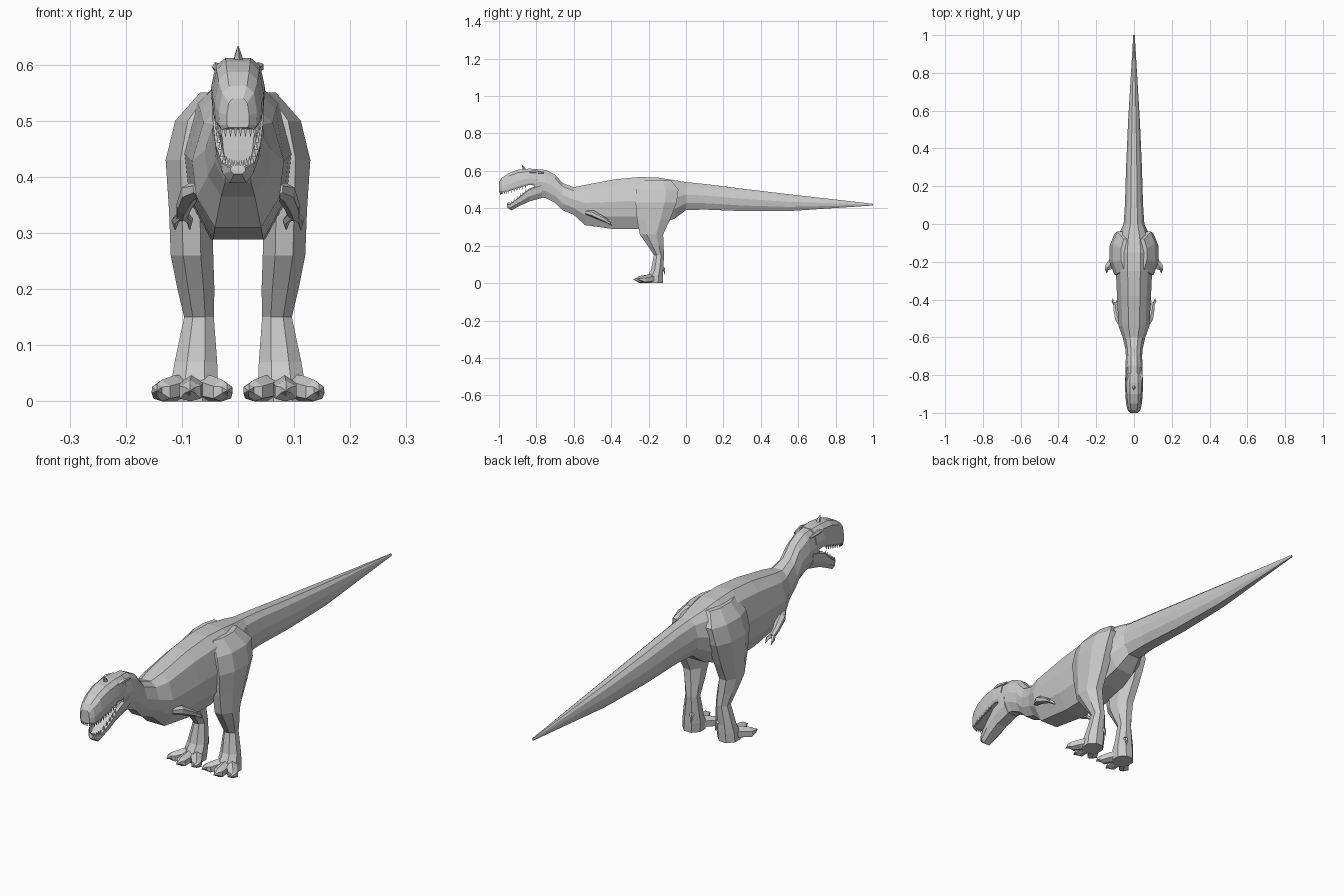
import bpy, bmesh, math
from mathutils import Vector

cube = bpy.data.objects.get("Cube")
if cube:
    bpy.data.objects.remove(cube, do_unlink=True)

grey = bpy.data.materials.new("hide grey")
grey.use_nodes = True
colour = (0.6, 0.6, 0.6, 1)
grey.diffuse_color = colour
grey.node_tree.nodes["Principled BSDF"].inputs["Base Color"].default_value = colour


def finish(name, bm):
    bmesh.ops.recalc_face_normals(bm, faces=bm.faces)
    mesh = bpy.data.meshes.new(name)
    bm.to_mesh(mesh)
    bm.free()
    mesh.materials.append(grey)
    obj = bpy.data.objects.new(name, mesh)
    bpy.context.collection.objects.link(obj)
    return obj


def skin(bm, rings):
    """Join rings of points with quads and close both ends."""
    rows = [[bm.verts.new(p) for p in ring] for ring in rings]
    count = len(rows[0])
    for a, b in zip(rows, rows[1:]):
        for i in range(count):
            j = (i + 1) % count
            bm.faces.new((a[i], a[j], b[j], b[i]))
    bm.faces.new(rows[0])
    bm.faces.new(rows[-1][::-1])


def body_loft(name, stations, section):
    """Stations are (y, bottom, top, half width); section is one half outline."""
    outline = section + [(-x, t) for x, t in reversed(section)]
    bm = bmesh.new()
    skin(bm, [[(x * w, y, lo + t * (hi - lo)) for x, t in outline]
              for y, lo, hi, w in stations])
    return finish(name, bm)


def tube(bm, path, sides=6):
    """Path points are (x, y, z, radius); nothing goes below the ground."""
    pts = [Vector(p[:3]) for p in path]
    rings = []
    for i, p in enumerate(pts):
        way = pts[min(i + 1, len(pts) - 1)] - pts[max(i - 1, 0)]
        side = way.cross(Vector((0, 0, 1)))
        side = side.normalized() if side.length > 1e-5 else Vector((1, 0, 0))
        up = side.cross(way).normalized()
        ring = []
        for k in range(sides):
            a = math.tau * (k + 0.5) / sides
            v = p + path[i][3] * (side * math.cos(a) + up * math.sin(a))
            v.z = max(v.z, 0)
            ring.append(v)
        rings.append(ring)
    skin(bm, rings)


def flip(path, s):
    return [(p[0] * s,) + tuple(p[1:]) for p in path]


# Trunk, neck and tail in one long loft
body_loft("body", [
    (1.0, .415, .424, .004), (.55, .385, .475, .031), (.3, .385, .505, .042),
    (.1, .393, .53, .048), (0, .39, .54, .055), (-.06, .345, .55, .083),
    (-.15, .312, .564, .102), (-.25, .288, .567, .096), (-.38, .288, .555, .09),
    (-.54, .31, .525, .082), (-.6, .365, .513, .06), (-.66, .39, .535, .046),
    (-.7, .43, .58, .043), (-.75, .455, .605, .045), (-.81, .46, .61, .046)],
    [(.35, 1), (.75, .87), (1, .55), (.9, .25), (.5, 0)])

# Skull and upper jaw
body_loft("upper_jaw", [
    (-.79, .52, .61, .045), (-.84, .525, .612, .048), (-.9, .506, .606, .046),
    (-.95, .491, .587, .042), (-.985, .484, .562, .034), (-1, .488, .54, .02)],
    [(.47, 1), (.83, .84), (1, .4), (.97, .1), (.85, 0)])

# Lower jaw with a sunken mouth floor
body_loft("lower_jaw", [
    (-.77, .455, .53, .045), (-.84, .436, .505, .045), (-.89, .412, .462, .04),
    (-.935, .389, .428, .029), (-.957, .405, .418, .014)],
    [(.65, .7), (.78, 1), (1, .9), (.92, .4), (.5, 0)])


# Rows of teeth following the lips
def teeth(name, lip, count, length):
    bm = bmesh.new()
    lip = [Vector(p) for p in lip]
    for s in (-1, 1):
        for k in range(count):
            f = (k + 0.5) / count * (len(lip) - 1)
            i = int(f)
            p = lip[i].lerp(lip[i + 1], f - i)
            p.x *= s
            tube(bm, [(*p, .0045), (p.x, p.y, p.z + length, .0005)], 4)
    finish(name, bm)


teeth("upper_teeth", [(.042, -.85, .524), (.04, -.9, .509), (.037, -.95, .494),
                      (.029, -.984, .487), (0, -.995, .488)], 13, -.016)
teeth("lower_teeth", [(.038, -.85, .49), (.034, -.89, .458), (.025, -.935, .424),
                      (.012, -.953, .414), (0, -.955, .412)], 11, .017)

# Nose horn
bm = bmesh.new()
tube(bm, [(0, -.862, .6, .011), (0, -.868, .617, .007), (0, -.878, .633, .001)], 5)
finish("nose_horn", bm)

for s, side in ((1, "left"), (-1, "right")):
    # Brow ridge
    bm = bmesh.new()
    tube(bm, flip([(.037, -.85, .592, .004), (.038, -.81, .596, .009),
                   (.036, -.76, .59, .004)], s), 5)
    finish(side + "_brow", bm)

    # Leg: horizontal rings given as height, x range, y range
    bm = bmesh.new()
    rings = []
    for z, x0, x1, y0, y1 in [
            (.55, .02, .068, -.24, -.08), (.5, .035, .112, -.265, -.04),
            (.43, .04, .129, -.27, -.05), (.34, .045, .123, -.262, -.085),
            (.26, .044, .12, -.247, -.122), (.2, .042, .108, -.205, -.12),
            (.15, .043, .096, -.172, -.117), (.07, .037, .113, -.187, -.122),
            (.04, .036, .118, -.205, -.122), (0, .04, .12, -.21, -.124)]:
        ring = []
        for k in range(8):
            a = math.tau * (k + 0.5) / 8
            ring.append((s * ((x0 + x1) / 2 + (x1 - x0) * .54 * math.cos(a)),
                         (y0 + y1) / 2 + (y1 - y0) * .54 * math.sin(a), z))
        rings.append(ring)
    skin(bm, rings)
    finish(side + "_leg", bm)

    # Three splayed toes with raised knuckles and claws
    bm = bmesh.new()
    for x, y in ((.028, -.232), (.085, -.25), (.136, -.228)):
        mid = .08 + (x - .08) * .6
        tip = x + (x - .083) * .16
        tube(bm, flip([(.08, -.155, .025, .026), (mid, -.2, .022, .024),
                       (x, y, .016, .022), (tip, y - .012, .02, .011),
                       (tip, y - .032, .019, .001)], s))
    # Small rear claw
    tube(bm, flip([(.062, -.14, .085, .011), (.058, -.118, .075, .008),
                   (.055, -.112, .045, .001)], s), 5)
    finish(side + "_toes", bm)

    # Short arm swept back, ending in two fingers
    bm = bmesh.new()
    tube(bm, flip([(.07, -.535, .378, .012), (.085, -.5, .372, .018),
                   (.097, -.45, .346, .014), (.1, -.42, .33, .011)], s))
    for x in (.112, .086):
        tube(bm, flip([(.099, -.43, .335, .009), (x, -.41, .322, .007),
                       (x, -.395, .306, .001)], s), 5)
    finish(side + "_arm", bm)
